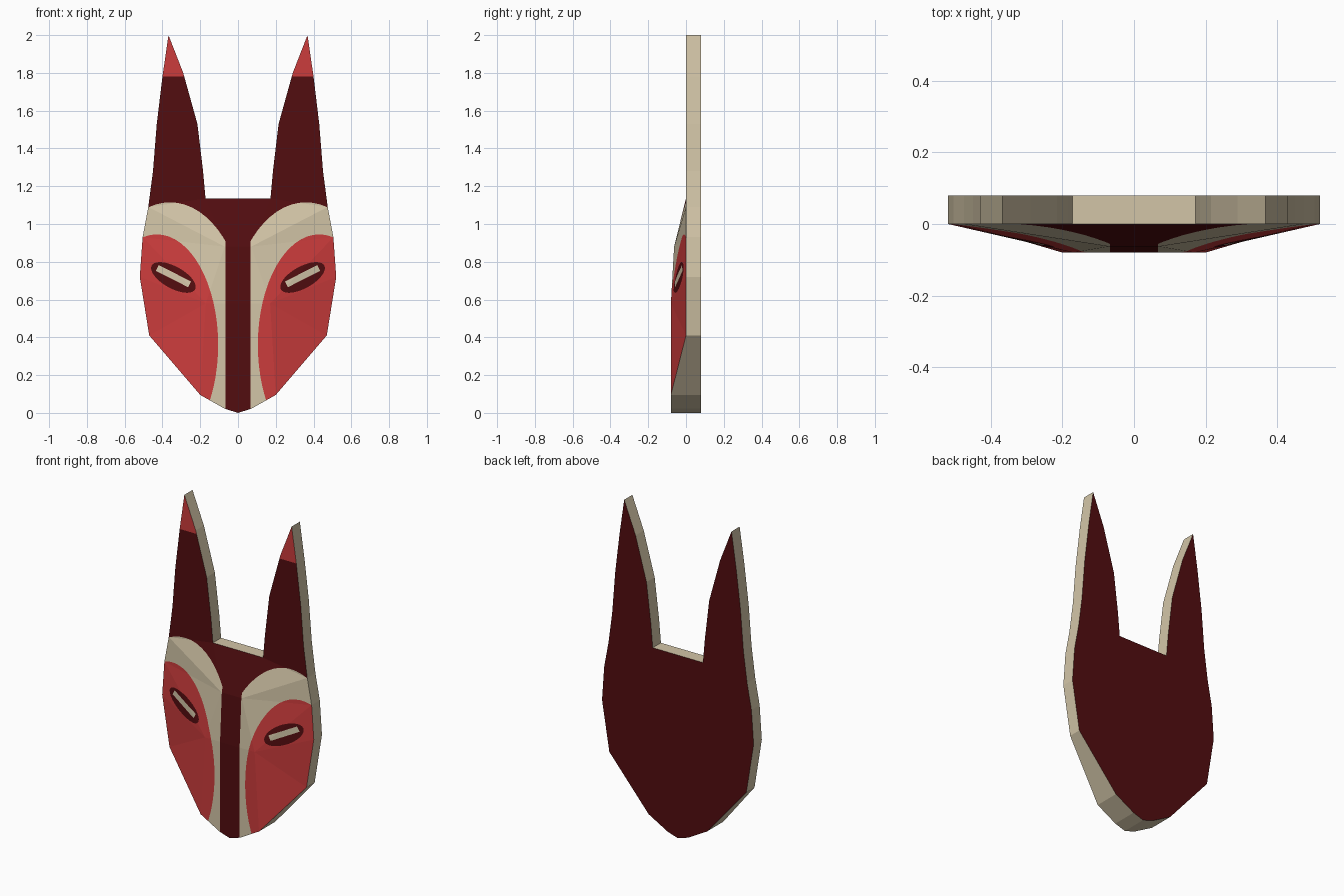
import bpy, bmesh, math
from mathutils import Vector
from mathutils.geometry import delaunay_2d_cdt, intersect_point_tri_2d, barycentric_transform

if "Cube" in bpy.data.objects:
    bpy.data.objects.remove(bpy.data.objects["Cube"])


def material(name, rgb):
    m = bpy.data.materials.new(name)
    m.diffuse_color = (*rgb, 1)
    m.use_nodes = True
    m.node_tree.nodes["Principled BSDF"].inputs["Base Color"].default_value = m.diffuse_color
    return m


MATS = [material("dark maroon", (0.085, 0.004, 0.005)),
        material("cream", (0.65, 0.56, 0.39)),
        material("red", (0.6, 0.045, 0.045))]
DARK, CREAM, RED = 0, 1, 2
BACK = 0.08

# Facet corners of the right half of the face: x, z, y
P = {"A": (0, 0, -.08), "B": (.07, .022, -.08), "C": (.2, .095, -.08),
     "D": (.47, .41, 0), "E": (.52, .72, 0), "F": (.505, .93, 0),
     "G": (.475, 1.09, 0), "H": (.172, 1.135, 0), "I": (0, 1.135, 0),
     "J": (.07, .88, -.063), "K": (.17, .58, -.08),
     "L": (0, .58, -.08), "M": (0, .88, -.063)}
FACETS = "ABL BCL CKL LKJ LJM MJH MHI JHG JGF JFK KFE KED KDC".split()

# Ear profile continues the outline from G round to H
EAR = [(.45, 1.28), (.43, 1.53), (.40, 1.78), (.368, 2.0),
       (.29, 1.80), (.215, 1.53), (.185, 1.28)]
OUTLINE = [P[k][:2] for k in "ABCDEFG"] + EAR + [P["H"][:2], P["I"][:2]]


def ellipse(cx, cz, a, b, tilt=0, n=64):
    c, s = math.cos(tilt), math.sin(tilt)
    pts = []
    for i in range(n):
        t = 2 * math.pi * i / n
        u, v = a * math.cos(t), b * math.sin(t)
        pts.append((cx + u * c - v * s, cz + u * s + v * c))
    return pts


def rectangle(cx, cz, a, b, tilt):
    c, s = math.cos(tilt), math.sin(tilt)
    return [(cx + u * c - v * s, cz + u * s + v * c)
            for u, v in ((-a, -b), (a, -b), (a, b), (-a, b))]


def inside(p, poly):
    hit = False
    for (x1, z1), (x2, z2) in zip(poly, poly[1:] + poly[:1]):
        if (z1 > p[1]) != (z2 > p[1]) and p[0] < x1 + (p[1] - z1) * (x2 - x1) / (z2 - z1):
            hit = not hit
    return hit


# Painted shapes
ARCH = ellipse(.36, .475, .4, .64)
CHEEK = ellipse(.43, .36, .325, .585)
EYE = ellipse(.342, .717, .131, .058, math.radians(29), 40)
SLIT = rectangle(.342, .724, .096, .017, math.radians(27))
STRIPE = .067


def paint(p):
    if p[1] > 1.78:
        return RED
    if inside(p, SLIT):
        return CREAM
    if inside(p, EYE) or p[0] < STRIPE:
        return DARK
    if inside(p, CHEEK):
        return RED
    return CREAM if p[1] < .475 or inside(p, ARCH) else DARK


def depth(p):
    for f in FACETS:
        a, b, c = (Vector(P[k][:2]) for k in f)
        area = (b - a).cross(c - a)
        w = [(b - p).cross(c - p) / area, (c - p).cross(a - p) / area, (a - p).cross(b - p) / area]
        if min(w) > -1e-4:
            return sum(wi * P[k][2] for wi, k in zip(w, f))
    return 0.0


# Cut the flat half face along its outline, creases and painted borders
points, edges = [], []


def add_line(pts, closed=True):
    o = len(points)
    points.extend(Vector(p) for p in pts)
    n = len(pts)
    edges.extend((o + i, o + (i + 1) % n) for i in range(n if closed else n - 1))


for loop in (OUTLINE, ARCH, CHEEK, EYE, SLIT):
    add_line(loop)
for f in FACETS:
    add_line([P[k][:2] for k in f])
add_line([(STRIPE, -.1), (STRIPE, 1.0)], False)
add_line([(.2, 1.78), (.6, 1.78)], False)
verts, _, tris, *_ = delaunay_2d_cdt(points, edges, [], 0, 1e-5)

# Front relief, both halves
bm = bmesh.new()
heights = [depth(v) for v in verts]
for side in (1, -1):
    made = {}
    for t in tris:
        mid = sum((verts[i] for i in t), Vector((0, 0))) / len(t)
        if not inside(mid, OUTLINE):
            continue
        for i in t:
            if i not in made:
                made[i] = bm.verts.new((side * verts[i].x, heights[i], verts[i].y))
        order = t if side == 1 else t[::-1]
        face = bm.faces.new([made[i] for i in order])
        face.material_index = paint(mid)
bmesh.ops.remove_doubles(bm, verts=bm.verts[:], dist=1e-5)

# Cream rim pulled back from the border, then the dark back panel
rim = [e for e in bm.edges if e.is_boundary]
ext = bmesh.ops.extrude_edge_only(bm, edges=rim)["geom"]
for g in ext:
    if isinstance(g, bmesh.types.BMVert):
        g.co.y = BACK
    elif isinstance(g, bmesh.types.BMFace):
        g.material_index = CREAM
back_edges = [e for e in bm.edges if e.is_boundary]
filled = bmesh.ops.triangle_fill(bm, edges=back_edges, use_beauty=True)["geom"]
for g in filled:
    if isinstance(g, bmesh.types.BMFace):
        g.material_index = DARK
bmesh.ops.recalc_face_normals(bm, faces=bm.faces[:])

mesh = bpy.data.meshes.new("mask")
bm.to_mesh(mesh)
bm.free()
for m in MATS:
    mesh.materials.append(m)
bpy.context.collection.objects.link(bpy.data.objects.new("animal_mask", mesh))
